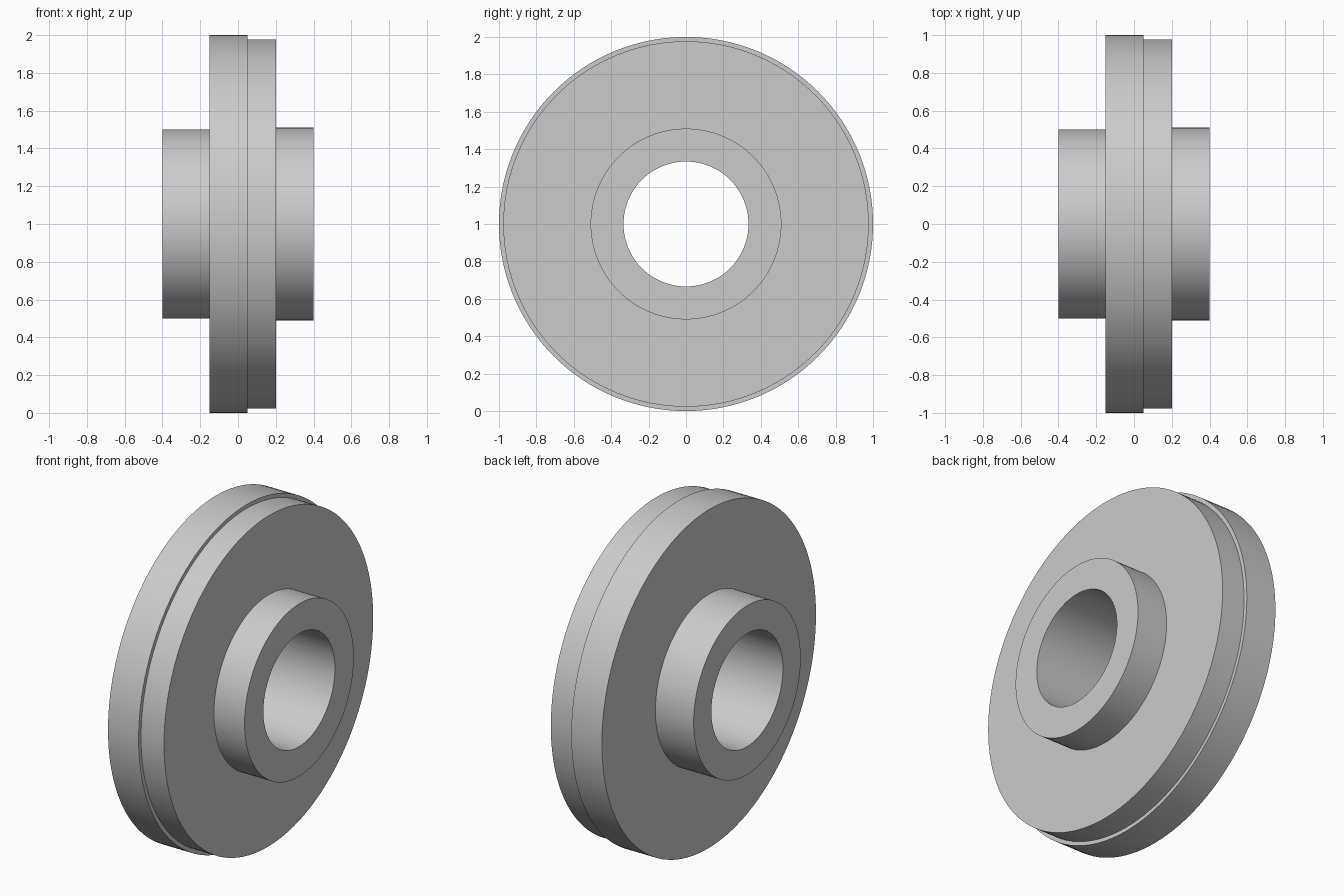
import bpy
import bmesh
from math import radians, tau
from mathutils import Vector

cube = bpy.data.objects.get("Cube")
if cube:
    bpy.data.objects.remove(cube, do_unlink=True)

SEGMENTS = 128
BORE = 0.334

# Plain grey metal
grey = bpy.data.materials.new("grey_metal")
grey.use_nodes = True
colour = (0.6, 0.6, 0.6, 1)
grey.diffuse_color = colour
grey.node_tree.nodes["Principled BSDF"].inputs["Base Color"].default_value = colour

# Closed half section as (x, radius): bore, left hub, flange, stepped rim, right hub
section = [
    (-0.4, BORE), (-0.4, 0.5), (-0.15, 0.5), (-0.15, 1.0), (0.05, 1.0),
    (0.05, 0.977), (0.2, 0.977), (0.2, 0.51), (0.4, 0.51), (0.4, BORE),
]

# Revolve the section around the x axis
bm = bmesh.new()
verts = [bm.verts.new((x, 0, r)) for x, r in section]
edges = [bm.edges.new((a, b)) for a, b in zip(verts, verts[1:] + verts[:1])]
bmesh.ops.spin(bm, geom=verts + edges, cent=Vector(), axis=(1, 0, 0),
               angle=tau, steps=SEGMENTS, use_merge=False)
bmesh.ops.remove_doubles(bm, verts=bm.verts[:], dist=0.0001)
bmesh.ops.recalc_face_normals(bm, faces=bm.faces[:])

mesh = bpy.data.meshes.new("flanged_hub")
bm.to_mesh(mesh)
bm.free()
mesh.materials.append(grey)

hub = bpy.data.objects.new("flanged_hub", mesh)
hub.location.z = 1
bpy.context.collection.objects.link(hub)

# Smooth round walls, crisp steps
bpy.ops.object.select_all(action="DESELECT")
hub.select_set(True)
bpy.context.view_layer.objects.active = hub
bpy.ops.object.shade_smooth_by_angle(angle=radians(30))
